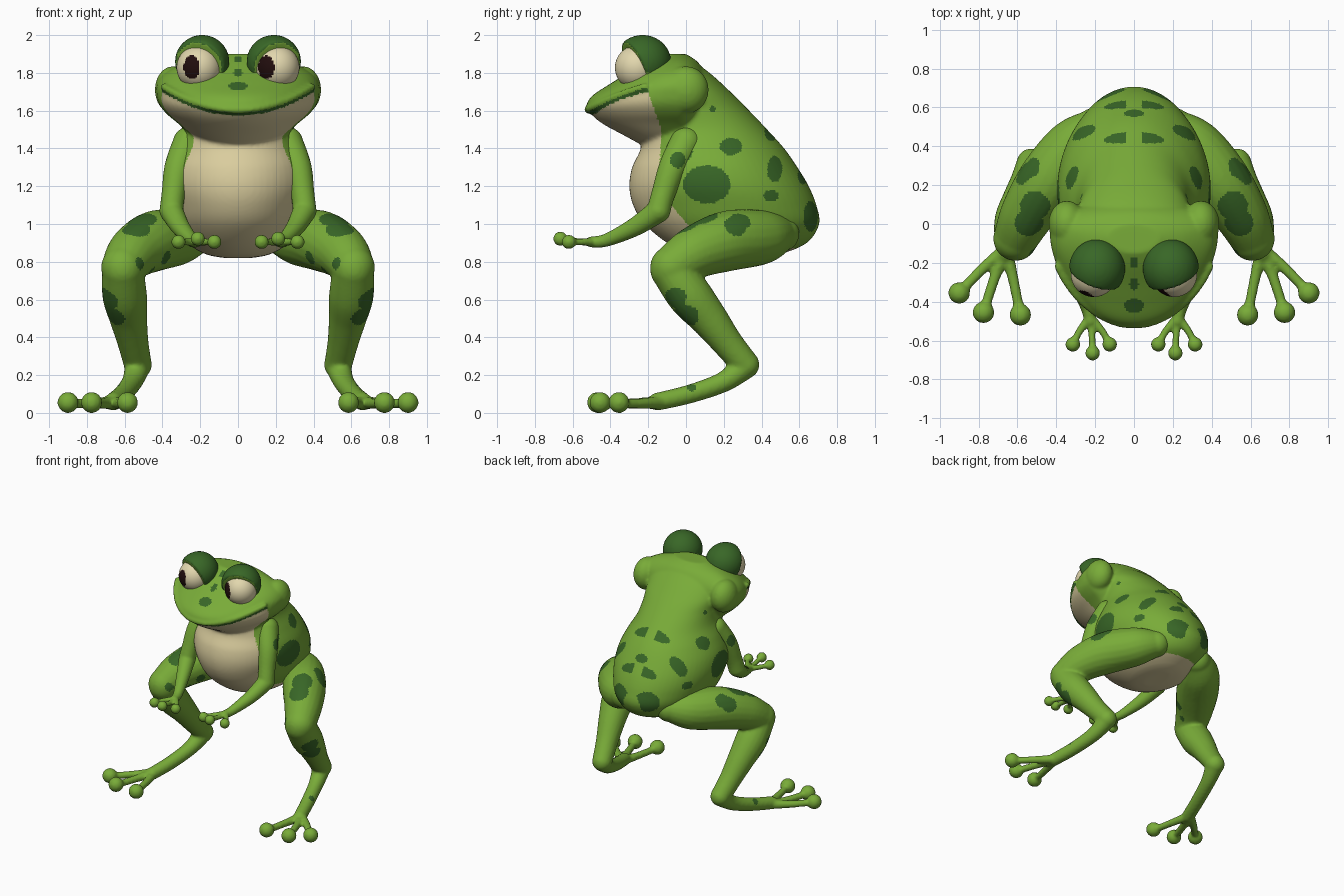
import bpy, bmesh, math
from mathutils import Vector, Matrix

if "Cube" in bpy.data.objects:
    bpy.data.objects.remove(bpy.data.objects["Cube"])

COLOURS = [("leaf_green", (0.19, 0.41, 0.04)), ("dark_green", (0.04, 0.135, 0.02)),
           ("cream", (0.70, 0.61, 0.34)), ("eye_cream", (0.76, 0.68, 0.42)),
           ("pupil_black", (0.015, 0.004, 0.004))]
MATS = []
for name, col in COLOURS:
    m = bpy.data.materials.new(name)
    m.diffuse_color = (*col, 1)
    m.use_nodes = True
    m.node_tree.nodes["Principled BSDF"].inputs["Base Color"].default_value = m.diffuse_color
    MATS.append(m)
GREEN, DARK, CREAM, EYE, PUPIL = range(5)


def spline(pts, steps=8):
    """Catmull-Rom through tuples of any length."""
    p = [pts[0]] + list(pts) + [pts[-1]]
    out = []
    for i in range(1, len(p) - 2):
        for k in range(steps):
            t = k / steps
            out.append(tuple(0.5 * (2 * b + (c - a) * t + (2 * a - 5 * b + 4 * c - d) * t * t
                                    + (3 * b - a - 3 * c + d) * t ** 3)
                             for a, b, c, d in zip(*p[i - 1:i + 3])))
    return out + [tuple(pts[-1])]


def loft(bm, rings):
    vs = [[bm.verts.new(p) for p in r] for r in rings]
    n = len(vs[0])
    for a, b in zip(vs, vs[1:]):
        for i in range(n):
            bm.faces.new((a[i], a[(i + 1) % n], b[(i + 1) % n], b[i]))
    bm.faces.new(vs[0][::-1])
    bm.faces.new(vs[-1])


def ball(bm, c, r):
    r = r if isinstance(r, tuple) else (r, r, r)
    mat = Matrix.Translation(c) @ Matrix.Diagonal((*r, 1))
    bmesh.ops.create_uvsphere(bm, u_segments=32, v_segments=20, radius=1, matrix=mat)


def tube(bm, pts, n=20):
    """Round limb through (x, y, z, radius) points with ball ends."""
    path = spline(pts)
    rings = []
    for i, q in enumerate(path):
        c = Vector(q[:3])
        t = (Vector(path[min(i + 1, len(path) - 1)][:3]) - Vector(path[max(i - 1, 0)][:3])).normalized()
        ref = Vector((0, 0, 1)) if abs(pts[-1][0] - pts[0][0]) > 0.5 else Vector((1, 0, 0))
        u = t.cross(ref).normalized()
        v = t.cross(u)
        rings.append([c + q[3] * (u * math.cos(a) + v * math.sin(a))
                      for a in (2 * math.pi * k / n for k in range(n))])
    loft(bm, rings)
    for q in (pts[0], pts[-1]):
        ball(bm, q[:3], q[3])


def slices(bm, rows, n=64):
    """Horizontal sections: (z, front y, widest y, back y, half width)."""
    rings = []
    for z, yf, yc, yb, w in spline(rows):
        ring = []
        for k in range(n):
            a = 2 * math.pi * k / n
            s = math.sin(a)
            ring.append((w * math.cos(a), yc + s * ((yb - yc) if s > 0 else (yc - yf)), z))
        rings.append(ring)
    loft(bm, rings)


def finish(name, bm, rule, voxel=None):
    bmesh.ops.recalc_face_normals(bm, faces=bm.faces)
    me = bpy.data.meshes.new(name)
    bm.to_mesh(me)
    bm.free()
    ob = bpy.data.objects.new(name, me)
    bpy.context.collection.objects.link(ob)
    if voxel:  # fuse the parts into one skin
        r = ob.modifiers.new("fuse", 'REMESH')
        r.mode, r.voxel_size = 'VOXEL', voxel
        s = ob.modifiers.new("soften", 'SMOOTH')
        s.factor, s.iterations = 0.5, 4
        dg = bpy.context.evaluated_depsgraph_get()
        me = bpy.data.meshes.new_from_object(ob.evaluated_get(dg))
        ob.modifiers.clear()
        ob.data = me
        me.name = name
    me.materials.clear()
    for m in MATS:
        me.materials.append(m)
    for p in me.polygons:
        p.use_smooth = True
        p.material_index = rule(p.center, p.normal)
    return ob


def lerp_table(tab, z):
    for (z0, v0), (z1, v1) in zip(tab, tab[1:]):
        if z <= z1:
            return v0 + (v1 - v0) * max(0, (z - z0) / (z1 - z0))
    return tab[-1][1]


def mouth_z(x):
    return 1.585 + 0.79 * x * x


# ---- torso, head, cheeks and lip in one skin
bm = bmesh.new()
slices(bm, [(0.82, 0.14, 0.25, 0.4, 0.07), (0.84, 0.02, 0.25, 0.5, 0.17), (0.9, -0.1, 0.25, 0.64, 0.27),
            (1.0, -0.22, 0.24, 0.705, 0.34), (1.1, -0.28, 0.22, 0.69, 0.375), (1.2, -0.3, 0.18, 0.65, 0.395),
            (1.3, -0.285, 0.15, 0.59, 0.385), (1.4, -0.24, 0.12, 0.52, 0.345), (1.5, -0.24, 0.08, 0.43, 0.3),
            (1.6, -0.24, 0.04, 0.335, 0.29), (1.7, -0.22, 0.0, 0.235, 0.3), (1.8, -0.2, -0.06, 0.125, 0.27),
            (1.87, -0.17, -0.09, 0.02, 0.17), (1.895, -0.14, -0.1, -0.05, 0.08)])
slices(bm, [(1.41, -0.22, -0.04, 0.04, 0.17), (1.47, -0.33, -0.04, 0.06, 0.25), (1.53, -0.44, -0.04, 0.08, 0.315),
            (1.58, -0.5, -0.04, 0.1, 0.375), (1.63, -0.525, -0.04, 0.11, 0.415), (1.68, -0.495, -0.04, 0.12, 0.43),
            (1.74, -0.405, -0.04, 0.12, 0.43), (1.8, -0.31, -0.04, 0.1, 0.385), (1.86, -0.22, -0.05, 0.06, 0.27),
            (1.9, -0.15, -0.07, 0.0, 0.13)])
lip = []
for k in range(-8, 9):
    t = math.radians(k * 8.2)
    x = 0.43 * math.sin(t)
    lip.append((x, -0.04 - (0.48 - 0.06 * math.sin(t) ** 2) * math.cos(t), mouth_z(x) + 0.02, 0.02))
tube(bm, lip, 12)
for s in (-1, 1):
    ball(bm, (s * 0.345, 0.0, 1.71), (0.095, 0.12, 0.125))

BELLY = [(0.86, 0.65), (0.95, 0.05), (1.1, -0.08), (1.3, -0.14), (1.5, -0.13), (1.7, -0.2)]
# side spots: y, z, radius y, radius z
SIDE = [(0.11, 1.21, 0.125, 0.1), (-0.01, 1.39, 0.045, 0.06), (0.24, 1.41, 0.06, 0.045),
        (0.47, 1.29, 0.04, 0.07), (0.45, 1.15, 0.04, 0.03), (0.62, 1.26, 0.028, 0.05),
        (0.66, 1.04, 0.037, 0.08), (0.45, 1.49, 0.035, 0.05), (0.14, 1.61, 0.016, 0.016)]
# middle spots: y, radius x, radius y
MIDDLE = [(0.57, 0.05, 0.018), (-0.42, 0.05, 0.035), (-0.31, 0.023, 0.032), (-0.2, 0.023, 0.027)]


def body_rule(c, n):
    zm = mouth_z(c.x)
    if c.y < -0.2 and abs(c.z - zm + 0.004) < 0.008:
        return DARK
    if c.z < zm and c.y < lerp_table(BELLY, c.z):
        return CREAM
    if abs(c.x) > 0.04 and any(((c.y - y) / a) ** 2 + ((c.z - z) / b) ** 2 < 1 for y, z, a, b in SIDE):
        return DARK
    if n.z > 0.2 and any((c.x / a) ** 2 + ((c.y - y) / b) ** 2 < 1 for y, a, b in MIDDLE):
        return DARK
    return GREEN


finish("body", bm, body_rule, 0.0115)

# ---- limb spots: x, y, z, radius (mirrored)
LIMB_SPOTS = [(0.54, 0.0, 0.98, 0.075), (0.51, 0.09, 1.03, 0.08), (0.57, 0.26, 0.99, 0.06),
              (0.53, 0.29, 1.02, 0.055), (0.66, -0.04, 0.62, 0.07), (0.65, 0.01, 0.53, 0.07),
              (0.53, -0.13, 0.79, 0.035), (0.4, 0.08, 0.83, 0.045), (0.45, 0.02, 0.75, 0.025),
              (0.64, 0.03, 0.13, 0.025), (0.385, -0.04, 1.34, 0.045)]


def limb_rule(c, n):
    p = Vector((abs(c.x), c.y, c.z))
    return DARK if any((p - Vector(q[:3])).length < q[3] for q in LIMB_SPOTS) else GREEN


LEG = [[(0.2, 0.5, 0.95, 0.1), (0.31, 0.4, 0.93, 0.145), (0.44, 0.22, 0.91, 0.16),
        (0.55, 0.05, 0.85, 0.14), (0.61, -0.075, 0.77, 0.115)],
       [(0.61, -0.08, 0.76, 0.11), (0.6, 0.02, 0.62, 0.118), (0.58, 0.12, 0.5, 0.1),
        (0.555, 0.22, 0.37, 0.082), (0.53, 0.315, 0.255, 0.074)],
       [(0.53, 0.315, 0.25, 0.07), (0.56, 0.2, 0.165, 0.055), (0.61, 0.02, 0.1, 0.05),
        (0.66, -0.15, 0.06, 0.048)]]
TOES = [(0.9, -0.355), (0.775, -0.455), (0.585, -0.468)]
ARM = [[(0.26, 0.0, 1.43, 0.085), (0.315, -0.07, 1.3, 0.075), (0.342, -0.12, 1.16, 0.063),
        (0.353, -0.145, 1.07, 0.063)],
       [(0.353, -0.145, 1.07, 0.063), (0.305, -0.27, 0.985, 0.05), (0.245, -0.42, 0.915, 0.035),
        (0.225, -0.5, 0.905, 0.03)]]
FINGERS = [(0.125, -0.62, 0.905), (0.213, -0.665, 0.922), (0.315, -0.62, 0.905)]

for s, side in ((1, "left"), (-1, "right")):
    def flip(pts):
        return [(s * p[0], *p[1:]) for p in pts]

    # leg with three round-tipped toes
    bm = bmesh.new()
    for part in LEG:
        tube(bm, flip(part))
    for x, y in TOES:
        mid = (0.66 + (x - 0.66) * 0.5, -0.13 + (y + 0.13) * 0.45, 0.05, 0.028)
        tube(bm, flip([(0.66, -0.13, 0.055, 0.036), mid, (x, y, 0.05, 0.026)]), 14)
        ball(bm, (s * x, y, 0.055), 0.056)
    finish(side + "_leg", bm, limb_rule, 0.0115)

    # arm with three round-tipped fingers
    bm = bmesh.new()
    for part in ARM:
        tube(bm, flip(part))
    for x, y, z in FINGERS:
        mid = (0.225 + (x - 0.225) * 0.6, -0.55, 0.905, 0.019)
        tube(bm, flip([(0.225, -0.48, 0.905, 0.024), mid, (x, y, z, 0.018)]), 14)
        ball(bm, (s * x, y, z), 0.038)
    finish(side + "_arm", bm, limb_rule, 0.009)

    # brow hood: ball sliced open towards the gaze
    centre = Vector((s * 0.19, -0.23, 1.857))
    look = Vector((s * 0.33, -0.85, -0.38)).normalized()
    bm = bmesh.new()
    ball(bm, centre, (0.145, 0.152, 0.144))
    cut = bmesh.ops.bisect_plane(bm, geom=bm.verts[:] + bm.edges[:] + bm.faces[:],
                                 plane_co=centre + look * 0.05, plane_no=look, clear_outer=True)
    bmesh.ops.contextual_create(bm, geom=[e for e in cut["geom_cut"] if isinstance(e, bmesh.types.BMEdge)])
    finish(side + "_brow", bm, lambda c, n: GREEN if n.dot(look) > 0.97 or c.z < 1.8 else DARK, 0.0105)

    # eyeball with painted pupil
    px = 0.15 if s > 0 else -0.245
    bm = bmesh.new()
    bmesh.ops.create_uvsphere(bm, u_segments=72, v_segments=48, radius=0.118,
                              matrix=Matrix.Translation((s * 0.207, -0.258, 1.828)))
    finish(side + "_eyeball", bm, lambda c, n: PUPIL if n.y < 0 and
           ((c.x - px) / 0.043) ** 2 + ((c.z - 1.83) / 0.062) ** 2 < 1 else EYE)
